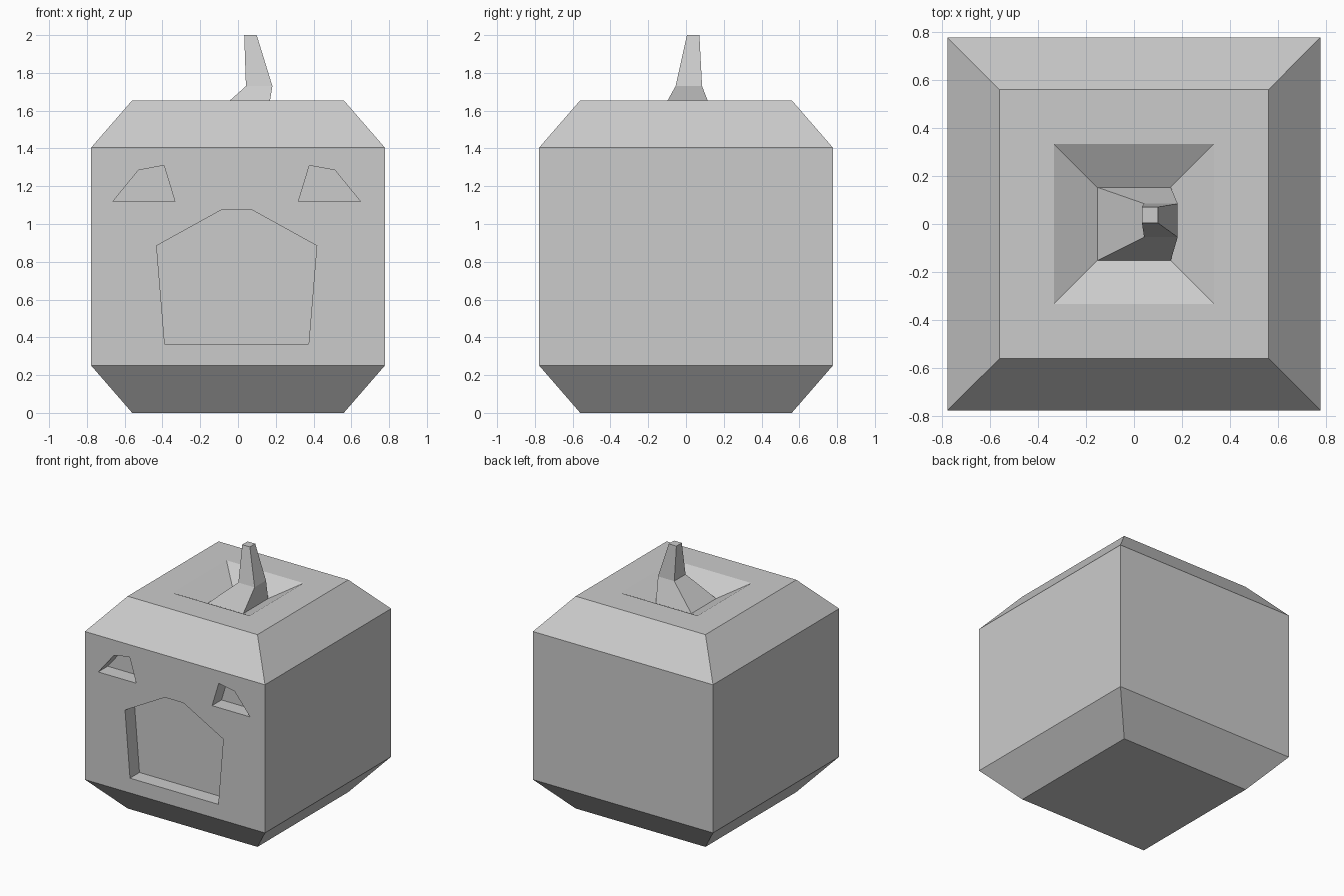
import bpy
import bmesh

if "Cube" in bpy.data.objects:
    bpy.data.objects.remove(bpy.data.objects["Cube"], do_unlink=True)

grey = bpy.data.materials.new("plain grey")
grey.use_nodes = True
grey.diffuse_color = (0.6, 0.6, 0.6, 1)
grey.node_tree.nodes["Principled BSDF"].inputs["Base Color"].default_value = (0.6, 0.6, 0.6, 1)


def make_object(name, bm):
    bmesh.ops.recalc_face_normals(bm, faces=bm.faces)
    mesh = bpy.data.meshes.new(name)
    bm.to_mesh(mesh)
    bm.free()
    mesh.materials.append(grey)
    obj = bpy.data.objects.new(name, mesh)
    bpy.context.collection.objects.link(obj)
    return obj


def square_loft(name, sections, close_bottom=True):
    """Skin square sections given as (centre x, centre y, half width, z)."""
    bm = bmesh.new()
    corners = [(-1, -1), (1, -1), (1, 1), (-1, 1)]
    rings = [[bm.verts.new((x + h * a, y + h * b, z)) for a, b in corners]
             for x, y, h, z in sections]
    for low, high in zip(rings, rings[1:]):
        for i in range(4):
            j = (i + 1) % 4
            bm.faces.new((low[i], low[j], high[j], high[i]))
    bm.faces.new(rings[-1])
    if close_bottom:
        bm.faces.new(rings[0][::-1])
    return make_object(name, bm)


def carve(target, name, outline, front=-0.9, back=-0.66):
    """Cut a straight recess with the given (x, z) outline into the front."""
    bm = bmesh.new()
    face = bm.faces.new([bm.verts.new((x, front, z)) for x, z in outline])
    extruded = bmesh.ops.extrude_face_region(bm, geom=[face])["geom"]
    moved = [v for v in extruded if isinstance(v, bmesh.types.BMVert)]
    bmesh.ops.translate(bm, verts=moved, vec=(0, back - front, 0))
    cutter = make_object(name, bm)
    cutter.hide_render = True
    mod = target.modifiers.new(name, "BOOLEAN")
    mod.operation = "DIFFERENCE"
    mod.solver = "EXACT"
    mod.object = cutter
    bpy.context.view_layer.objects.active = target
    bpy.ops.object.modifier_apply(modifier=mod.name)
    bpy.data.objects.remove(cutter, do_unlink=True)


# Chamfered block with a shallow pit in its top
body = square_loft("body", [(0, 0, 0.56, 0), (0, 0, 0.777, 0.25), (0, 0, 0.777, 1.405),
                            (0, 0, 0.56, 1.655), (0, 0, 0.333, 1.655), (0, 0, 0.153, 1.555)])

# Bent stem rising from the pit floor
square_loft("stem", [(0, 0, 0.153, 1.555), (0.112, 0.015, 0.07, 1.73),
                     (0.066, 0.038, 0.033, 2.0)], close_bottom=False)

# Mouth and mirrored eyes, recessed into the front
face_x = -0.007
half_mouth = [(0.08, 1.075), (0.424, 0.885), (0.381, 0.365)]
mouth = half_mouth + [(-x, z) for x, z in reversed(half_mouth)]
carve(body, "mouth_cutter", [(face_x + x, z) for x, z in mouth])

eye = [(0.327, 1.12), (0.385, 1.31), (0.52, 1.285), (0.655, 1.12)]
for side, name in ((1, "left_eye_cutter"), (-1, "right_eye_cutter")):
    carve(body, name, [(face_x + side * x, z) for x, z in eye])
